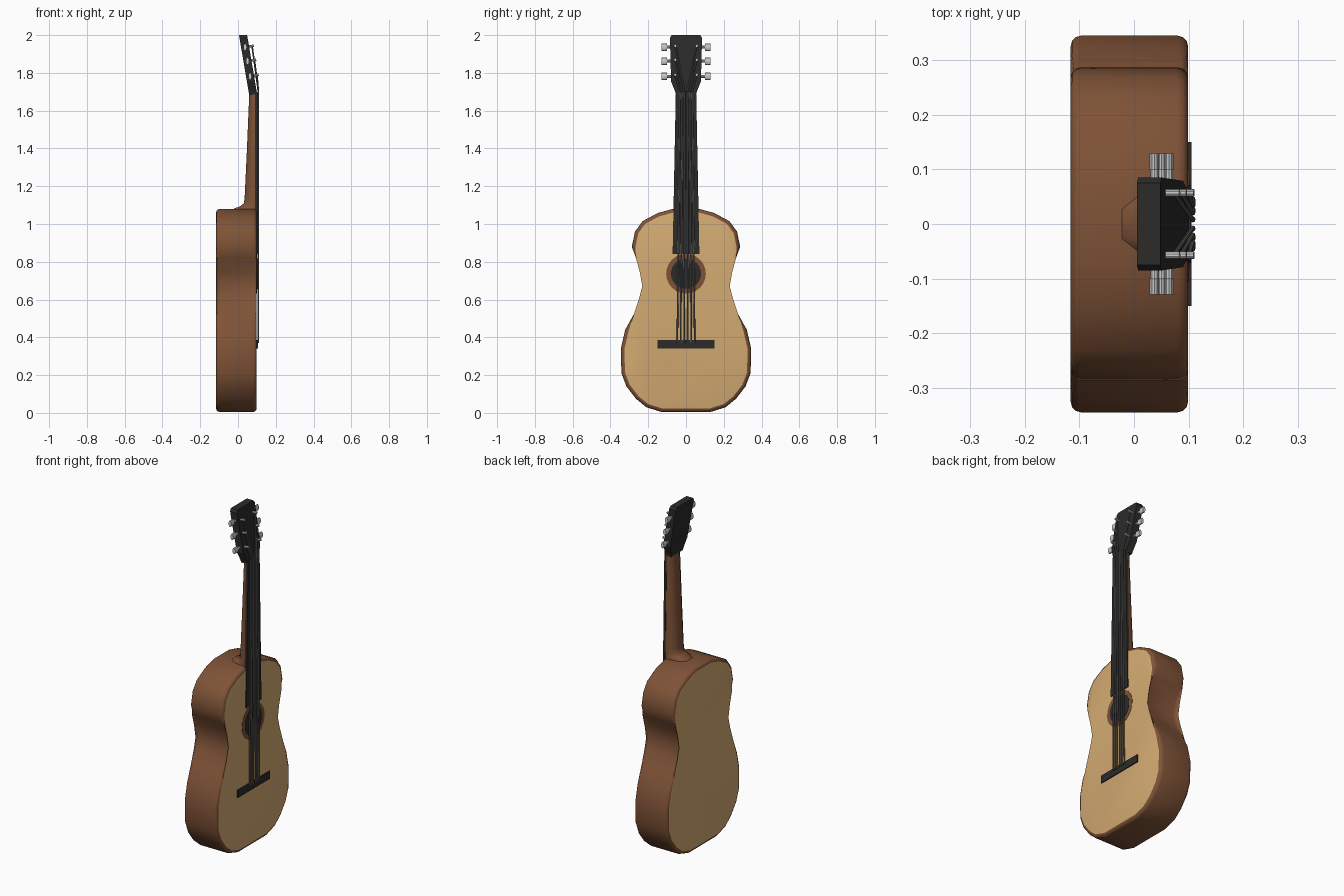
import bpy, bmesh
from mathutils import Vector

if "Cube" in bpy.data.objects:
    bpy.data.objects.remove(bpy.data.objects["Cube"])


def material(name, r, g, b):
    m = bpy.data.materials.new(name)
    m.diffuse_color = (r, g, b, 1)
    m.use_nodes = True
    m.node_tree.nodes["Principled BSDF"].inputs["Base Color"].default_value = m.diffuse_color
    return m


BROWN = material("brown_wood", 0.21, 0.085, 0.038)
TAN = material("pale_wood", 0.66, 0.41, 0.17)
DARK = material("dark_wood", 0.025, 0.024, 0.023)
STEEL = material("string_steel", 0.12, 0.12, 0.12)


def finish(name, bm, mats=(), smooth=0.6):
    bmesh.ops.recalc_face_normals(bm, faces=bm.faces[:])
    me = bpy.data.meshes.new(name)
    bm.to_mesh(me)
    bm.free()
    ob = bpy.data.objects.new(name, me)
    bpy.context.collection.objects.link(ob)
    for m in mats:
        me.materials.append(m)
    if smooth:
        bpy.ops.object.select_all(action='DESELECT')
        ob.select_set(True)
        bpy.context.view_layer.objects.active = ob
        bpy.ops.object.shade_smooth_by_angle(angle=smooth)
    return ob


def loft(rings):
    """Join equal rings of points into a closed solid."""
    bm = bmesh.new()
    vs = [[bm.verts.new(p) for p in ring] for ring in rings]
    n = len(vs[0])
    for a, b in zip(vs, vs[1:]):
        for i in range(n):
            j = (i + 1) % n
            bm.faces.new((a[i], a[j], b[j], b[i]))
    bm.faces.new(vs[0])
    bm.faces.new(vs[-1])
    return bm


def mirrored(half):
    """Half outline (y, z), bottom to top, completed across y = 0."""
    return half + [(-y, z) for y, z in reversed(half)]


def tube(name, a, b, r, sides=8, mats=(), flat=1.0):
    a, b = Vector(a), Vector(b)
    d = b - a
    bm = bmesh.new()
    bmesh.ops.create_cone(bm, cap_ends=True, segments=sides, radius1=r, radius2=r, depth=d.length)
    rot = Vector((0, 0, 1)).rotation_difference(d).to_matrix()
    for v in bm.verts:
        v.co = rot @ v.co
        v.co.x *= flat
        v.co += (a + b) / 2
    return finish(name, bm, mats)


# Body: waisted outline with rounded rim, pale front and back
half = [(0.13, 0.005), (0.21, 0.03), (0.265, 0.075), (0.315, 0.14), (0.342, 0.21),
        (0.345, 0.34), (0.322, 0.44), (0.275, 0.525), (0.23, 0.60), (0.212, 0.67),
        (0.226, 0.75), (0.265, 0.82), (0.287, 0.88), (0.27, 0.96), (0.23, 1.015),
        (0.15, 1.058), (0.07, 1.08)]
outline = mirrored(half)
bm = loft([[(x, y, z) for y, z in outline] for x in (-0.116, 0.099)])
rim = [e for e in bm.edges if abs(e.verts[0].co.x - e.verts[1].co.x) < 1e-5]
bmesh.ops.bevel(bm, geom=rim, offset=0.019, segments=3, profile=0.5, affect='EDGES')
bm.normal_update()
for f in bm.faces:
    f.material_index = 1 if abs(f.normal.x) > 0.99 else 0
finish("body", bm, (BROWN, TAN), 0.7)

# Neck with rounded back, flaring into the heel
rings = []
for z, back, w in ((1.695, 0.058, 0.052), (1.4, 0.045, 0.058), (1.14, 0.032, 0.063),
                   (1.11, 0.028, 0.063), (1.095, 0.01, 0.064), (1.083, -0.025, 0.064),
                   (1.06, -0.05, 0.064)):
    d = 0.094 - back
    side = [(0.094, w), (0.094 - d * 0.35, w * 0.98), (0.094 - d * 0.7, w * 0.8),
            (0.094 - d * 0.95, w * 0.42)]
    rings.append([(x, y, z) for x, y in side] + [(x, -y, z) for x, y in reversed(side)])
finish("neck", loft(rings), (BROWN,))

# Fingerboard
finish("fingerboard", loft([[(x, y, z) for x, y in
       ((0.09, -w), (0.104, -w), (0.104, w), (0.09, w))]
       for z, w in ((0.84, 0.071), (1.695, 0.054))]), (DARK,), 0)


# Headstock, leaning back
def lean(z):
    return 0.058 - 0.17 * (z - 1.69)


head = mirrored([(0.054, 1.685), (0.057, 1.70), (0.079, 1.755), (0.085, 1.985), (0.075, 2.0)])
finish("headstock", loft([[(lean(z) + t, y, z) for y, z in head] for t in (0, 0.043)]),
       (DARK,), 0)

# Sound hole and its ring
for name, r, x, mat in (("sound_hole_ring", 0.105, 0.1005, BROWN), ("sound_hole", 0.08, 0.102, DARK)):
    tube(name, (0.095, 0, 0.737), (x, 0, 0.737), r, 24, (mat,))

# Bridge
finish("bridge", loft([[(x, y, z) for y, z in mirrored([(0.15, 0.34), (0.15, 0.385)])]
       for x in (0.095, 0.105)]), (DARK,), 0)

# Tuners and strings, three per side
for s, side in ((1, "right"), (-1, "left")):
    for i, z in enumerate((1.936, 1.862, 1.782)):
        tag = f"{side}_{i + 1}"
        mid = lean(z) + 0.0215
        tube("tuner_shaft_" + tag, (mid, s * 0.07, z), (mid, s * 0.102, z), 0.008, 10)
        key = tube("tuner_key_" + tag, (mid, s * 0.1, z), (mid, s * 0.129, z), 0.019, 12, (), 0.48)
        tube("string_post_" + tag, (mid, s * 0.057, z), (mid + 0.046, s * 0.057, z + 0.008), 0.007, 10)
        nut = (0.108, s * (0.007 + 0.013 * i), 1.70)
        tube("string_" + tag, (0.108, s * (0.01 + 0.018 * i), 0.37), nut, 0.0042, 8, (STEEL,))
        tube("string_end_" + tag, nut, (mid + 0.037, s * 0.055, z + 0.005), 0.0042, 8, (STEEL,))
